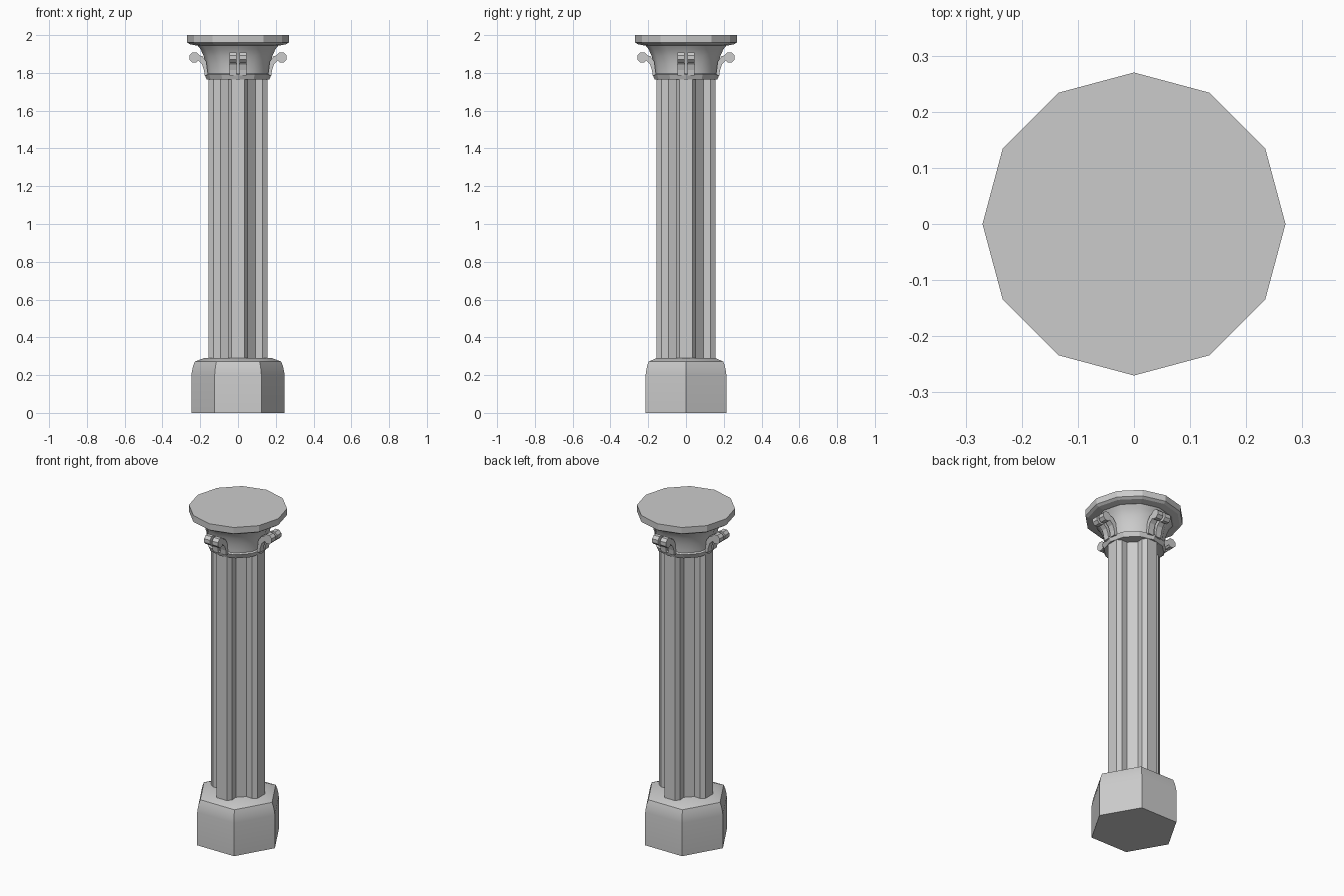
import bpy, bmesh, math
from math import cos, sin, radians, pi

cube = bpy.data.objects.get("Cube")
if cube:
    bpy.data.objects.remove(cube)

stone = bpy.data.materials.new("grey_stone")
stone.use_nodes = True
grey = (0.6, 0.6, 0.6, 1)
stone.diffuse_color = grey
stone.node_tree.nodes["Principled BSDF"].inputs["Base Color"].default_value = grey


def finish(name, bm, angle=None):
    """Turn a bmesh into a stone object, smooth up to the given angle."""
    bmesh.ops.recalc_face_normals(bm, faces=bm.faces)
    mesh = bpy.data.meshes.new(name)
    bm.to_mesh(mesh)
    bm.free()
    obj = bpy.data.objects.new(name, mesh)
    bpy.context.collection.objects.link(obj)
    mesh.materials.append(stone)
    if angle:
        bpy.ops.object.select_all(action='DESELECT')
        obj.select_set(True)
        bpy.context.view_layer.objects.active = obj
        bpy.ops.object.shade_smooth_by_angle(angle=radians(angle))
    return obj


def loft(bm, rings):
    """Skin closed rings of points and cap both ends."""
    loops = [[bm.verts.new(p) for p in ring] for ring in rings]
    n = len(loops[0])
    for a, b in zip(loops, loops[1:]):
        for i in range(n):
            j = (i + 1) % n
            bm.faces.new((a[i], a[j], b[j], b[i]))
    bm.faces.new(loops[0][::-1])
    bm.faces.new(loops[-1])


def turned(name, profile, sides, angle=None):
    """Polygonal solid of revolution from (radius, height) pairs."""
    bm = bmesh.new()
    loft(bm, [[(r * cos(2 * pi * i / sides), r * sin(2 * pi * i / sides), z)
               for i in range(sides)] for r, z in profile])
    return finish(name, bm, angle)


# Hexagonal plinth with a rounded shoulder
turned("plinth", [(0.247, 0), (0.247, 0.2), (0.243, 0.225), (0.237, 0.25),
                  (0.228, 0.272), (0.18, 0.29)], 6, 40)

# Shaft with four faceted lobes and a flat strip in each diagonal groove
half_lobe = [(0.155, 0.035), (0.13, 0.052), (0.092, 0.05)]
lobe = [(x, -y) for x, y in half_lobe[::-1]] + half_lobe
section = []
for k in range(4):
    c, s = round(cos(k * pi / 2)), round(sin(k * pi / 2))
    section += [(x * c - y * s, x * s + y * c) for x, y in lobe]
bm = bmesh.new()
loft(bm, [[(x, y, z) for x, y in section] for z in (0.27, 1.79)])
finish("fluted_shaft", bm)

# Capital: collar, flaring bell and twelve-sided slab
turned("collar", [(0.166, 1.765), (0.177, 1.792), (0.167, 1.797)], 12)
turned("bell", [(0.166, 1.78), (0.167, 1.81), (0.172, 1.85), (0.182, 1.89),
                (0.198, 1.925), (0.222, 1.955)], 12, 35)
turned("top_slab", [(0.222, 1.945), (0.255, 1.952), (0.27, 1.962), (0.27, 2.0)], 12)


def slab(bm, outline, y0, y1):
    """Extrude an (x, z) outline across y."""
    loft(bm, [[(x, y, z) for x, z in outline] for y in (y0, y1)])


# Paired scrolls on curved stems, one pair on each of four sides
scroll = [(0.231 + 0.029 * cos(pi * (i + 0.5) / 4),
           1.882 + 0.029 * sin(pi * (i + 0.5) / 4)) for i in range(8)]
stem_outer = [(0.176, 1.785), (0.18, 1.815), (0.19, 1.845), (0.212, 1.866)]
stem_inner = [(0.212, 1.894), (0.188, 1.888), (0.168, 1.86), (0.158, 1.785)]
for name, turn in (("left", 0), ("back", 1), ("right", 2), ("front", 3)):
    bm = bmesh.new()
    for side in (-1, 1):
        slab(bm, scroll, side * 0.007, side * 0.046)
        slab(bm, stem_outer + stem_inner, side * 0.008, side * 0.045)
    finish(name + "_scrolls", bm).rotation_euler.z = turn * pi / 2
